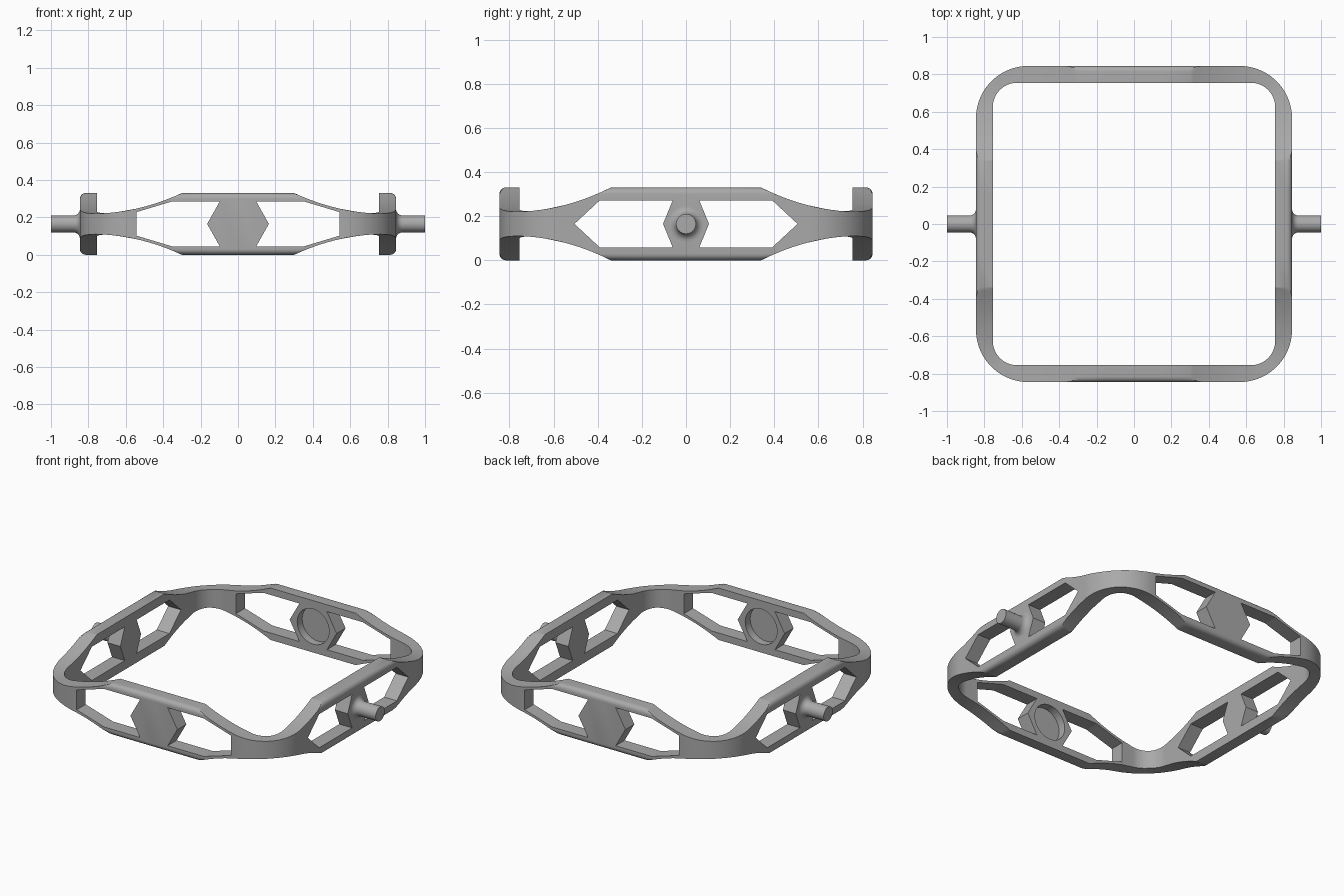
import bpy, bmesh, math
from mathutils import Vector

if "Cube" in bpy.data.objects:
    bpy.data.objects.remove(bpy.data.objects["Cube"])

OUT, INN = 0.845, 0.755          # half widths of the frame
R_OUT, R_IN = 0.28, 0.13         # corner radii
H, MID, FILLET = 0.33, 0.165, 0.03

grey = bpy.data.materials.new("plain grey")
grey.use_nodes = True
colour = (0.40, 0.40, 0.40, 1)
grey.diffuse_color = colour
grey.node_tree.nodes["Principled BSDF"].inputs["Base Color"].default_value = colour


def new_object(name, bm):
    bmesh.ops.recalc_face_normals(bm, faces=bm.faces)
    mesh = bpy.data.meshes.new(name)
    bm.to_mesh(mesh)
    bm.free()
    mesh.materials.append(grey)
    obj = bpy.data.objects.new(name, mesh)
    bpy.context.collection.objects.link(obj)
    return obj


def activate(obj):
    bpy.ops.object.select_all(action='DESELECT')
    obj.select_set(True)
    bpy.context.view_layer.objects.active = obj


def smooth(obj):
    activate(obj)
    bpy.ops.object.shade_smooth_by_angle(angle=math.radians(25))


def cut(obj, cutter):
    cutter.hide_render = True
    mod = obj.modifiers.new("cut", 'BOOLEAN')
    mod.operation, mod.solver, mod.object = 'DIFFERENCE', 'EXACT', cutter
    activate(obj)
    bpy.ops.object.modifier_apply(modifier=mod.name)
    bpy.data.objects.remove(cutter)


def sag(s, flat):
    """Top height along one arm: flat in the middle, then sweeping down."""
    t = min(1, max(0, (0.78 - abs(s)) / (0.78 - flat)))
    return 0.22 + 0.11 * t * t


def height(p):
    return max(sag(p.x, 0.30), sag(p.y, 0.34))


# Frame: quarter path as (outer point, inner point, outward normal)
def quarter():
    start = OUT - R_OUT
    run = [0, 0.15] + [0.30 + i * (start - 0.30) / 14 for i in range(14)]
    run2 = [0, 0.17] + [0.34 + i * (start - 0.34) / 14 for i in range(14)]
    path = [(Vector((s, OUT)), Vector((s, INN)), Vector((0, 1))) for s in run]
    for i in range(21):
        a = math.radians(90 - 90 * i / 20)
        n = Vector((math.cos(a), math.sin(a)))
        c_out = Vector((start, start))
        c_in = Vector((INN - R_IN, INN - R_IN))
        path.append((c_out + n * R_OUT, c_in + n * R_IN, n))
    path += [(Vector((OUT, s)), Vector((INN, s)), Vector((1, 0))) for s in reversed(run2)]
    return path


def flip(path, sx, sy):
    return [tuple(Vector((v.x * sx, v.y * sy)) for v in st) for st in path]


q = quarter()
ring = (q[:-1] + flip(q, 1, -1)[::-1][:-1]
        + flip(q, -1, -1)[:-1] + flip(q, -1, 1)[::-1][:-1])

bm = bmesh.new()
loops = []
for outer, inner, n in ring:
    top = [(inner, height(inner))]
    for k in range(7):               # rounded outer edge, trimmed by the sweep
        a = math.pi / 2 * (1 - k / 6)
        p = outer - n * FILLET * (1 - math.cos(a))
        top.append((p, min(height(p), H - FILLET * (1 - math.sin(a)))))
    section = top + [(p, H - z) for p, z in reversed(top)]
    loops.append([bm.verts.new((p.x, p.y, z)) for p, z in section])
for i, a in enumerate(loops):
    b = loops[(i + 1) % len(loops)]
    for j in range(len(a)):
        k = (j + 1) % len(a)
        bm.faces.new((a[j], a[k], b[k], b[j]))
frame = new_object("frame", bm)


# Windows beside each hexagonal boss
def window_cutter(points, along_x, s, t):
    bm = bmesh.new()
    ends = []
    for depth in (0.68, 0.92):
        ends.append([bm.verts.new((s * u, t * depth, z) if along_x else (t * depth, s * u, z))
                     for u, z in points])
    bm.faces.new(ends[0])
    bm.faces.new(ends[1])
    for j in range(len(points)):
        k = (j + 1) % len(points)
        bm.faces.new((ends[0][j], ends[0][k], ends[1][k], ends[1][j]))
    return new_object("window_cutter", bm)


front_window = [(0.165, MID), (0.097, 0.286), (0.35, 0.286), (0.543, 0.228),
                (0.543, 0.102), (0.35, 0.044), (0.097, 0.044)]
side_window = [(0.104, MID), (0.06, 0.272), (0.39, 0.272), (0.505, MID),
               (0.39, 0.058), (0.06, 0.058)]
for t in (-1, 1):
    for s in (-1, 1):
        cut(frame, window_cutter(front_window, True, s, t))
        cut(frame, window_cutter(side_window, False, s, t))

# Round pockets on the inner faces of the front and back bosses
for t in (-1, 1):
    bpy.ops.mesh.primitive_cylinder_add(vertices=64, radius=0.112, depth=0.10,
                                        location=(0, t * INN, MID),
                                        rotation=(math.pi / 2, 0, 0))
    cut(frame, bpy.context.object)
smooth(frame)

# Pivot pins with a flared root
flare = 0.035
profile = [(OUT - 0.02, 0.045 + flare)]
for k in range(9):
    a = math.pi / 2 * k / 8
    profile.append((OUT + flare * (1 - math.cos(a)), 0.045 + flare * (1 - math.sin(a))))
profile.append((1.0, 0.045))
for name, t in (("left_pin", 1), ("right_pin", -1)):
    bm = bmesh.new()
    rings = [[bm.verts.new((t * x, r * math.cos(j * math.pi / 24), MID + r * math.sin(j * math.pi / 24)))
              for j in range(48)] for x, r in profile]
    for a, b in zip(rings, rings[1:]):
        for j in range(48):
            k = (j + 1) % 48
            bm.faces.new((a[j], a[k], b[k], b[j]))
    bm.faces.new(rings[0])
    bm.faces.new(rings[-1])
    smooth(new_object(name, bm))
